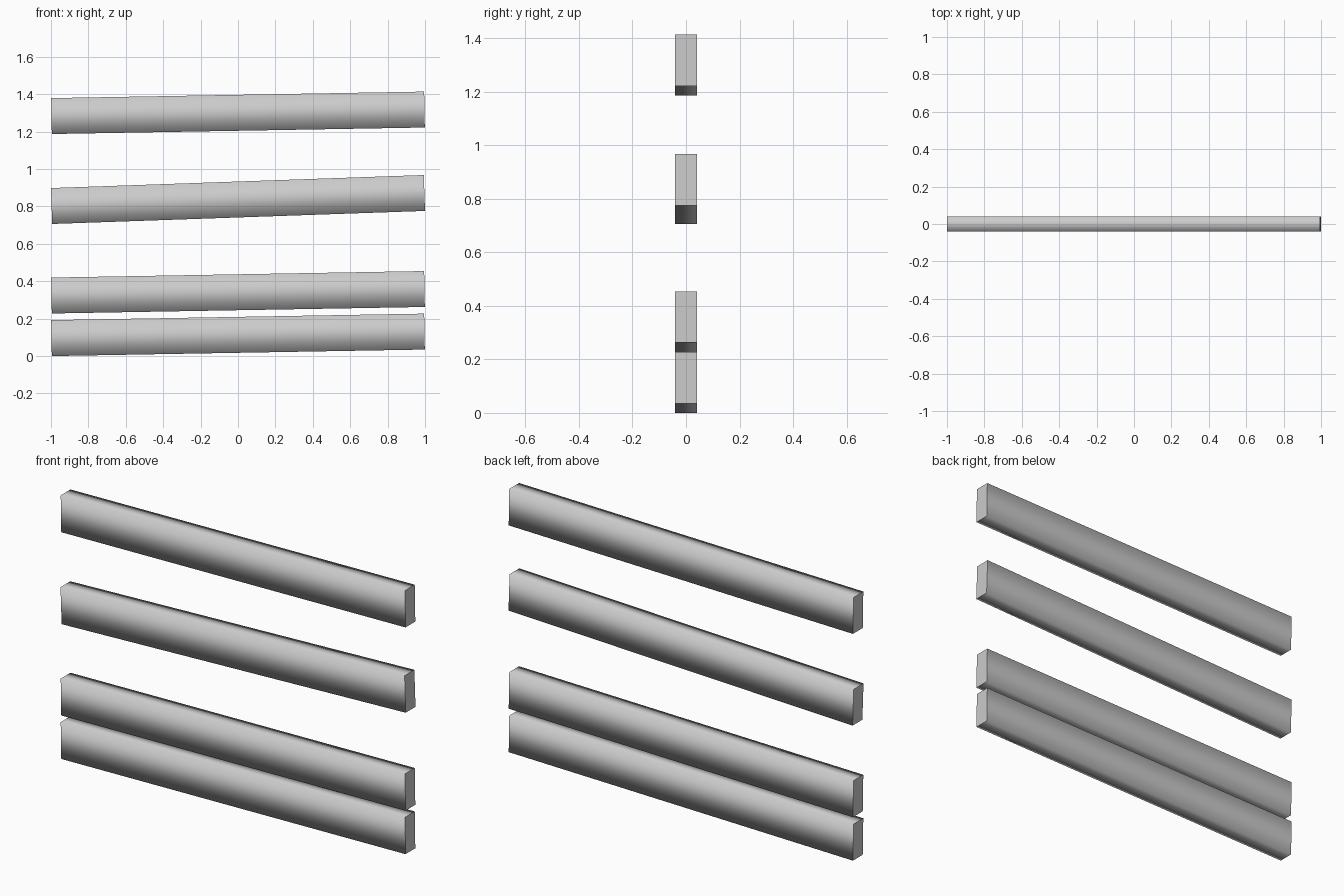
import bpy
from math import radians

if "Cube" in bpy.data.objects:
    bpy.data.objects.remove(bpy.data.objects["Cube"])

LENGTH, THICK, HEIGHT = 1.9945, 0.081, 0.192


def plank(name, z, tilt):
    # one board, its right end raised by the tilt angle
    bpy.ops.mesh.primitive_cube_add(size=1, location=(0, 0, z))
    ob = bpy.context.object
    ob.name = name
    for v in ob.data.vertices:
        v.co.x *= LENGTH
        v.co.y *= THICK
        v.co.z *= HEIGHT
    # long sides shaded smooth, end grain flat
    for p in ob.data.polygons:
        p.use_smooth = abs(p.normal.x) < 0.5
    ob.rotation_euler.y = -radians(tilt)
    return ob


# four fence planks, bottom to top
plank("bottom_plank", 0.1134, 1.0)
plank("lower_plank", 0.341, 1.0)
plank("middle_plank", 0.837, 2.0)
plank("top_plank", 1.3005, 1.0)
